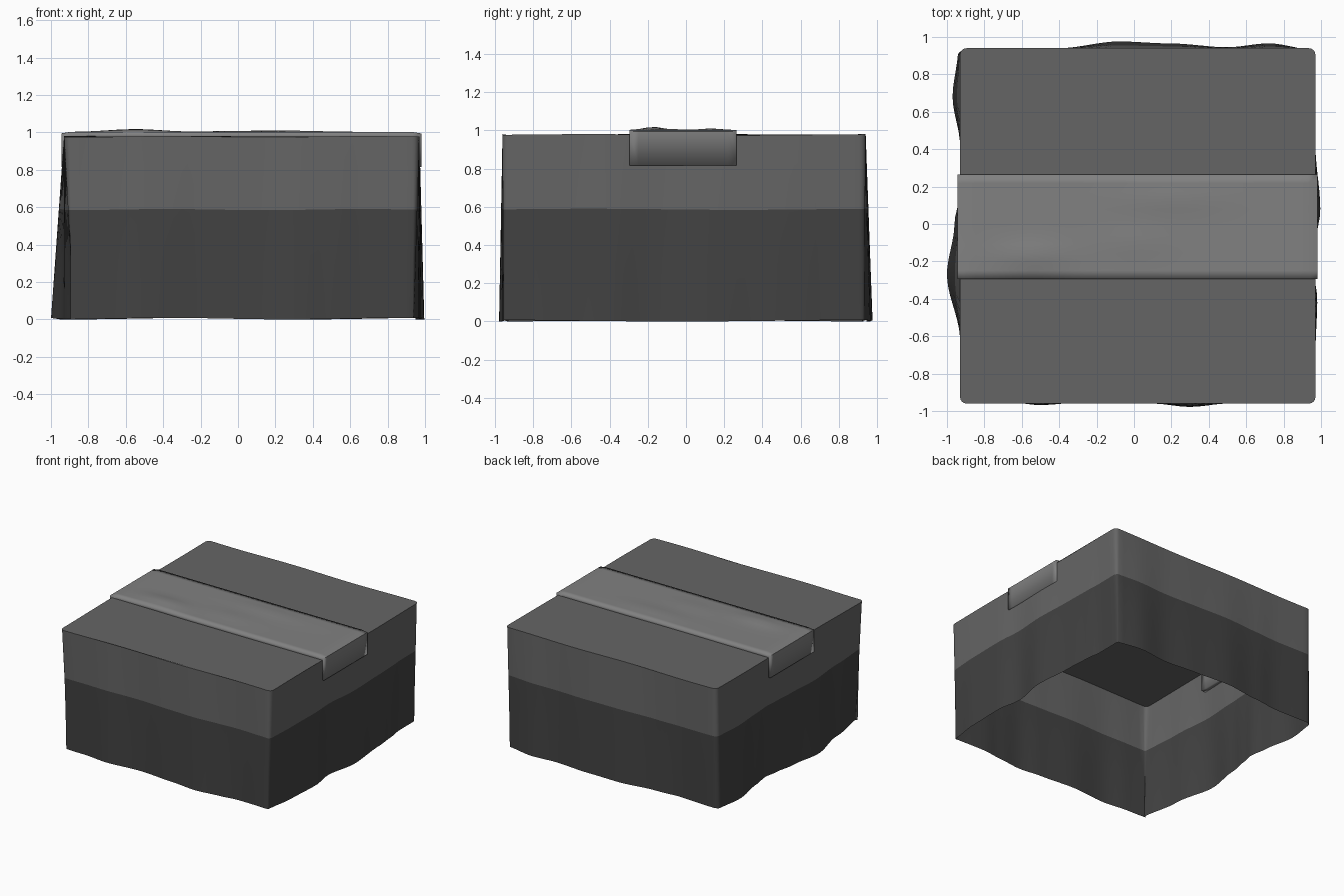
import bpy, bmesh, math

if "Cube" in bpy.data.objects:
    bpy.data.objects.remove(bpy.data.objects["Cube"])

X0, X1, Y0, Y1 = -0.93, 0.97, -0.96, 0.94
TOP, BAND, R = 0.977, 0.587, 0.035

def material(name, v):
    m = bpy.data.materials.new(name)
    m.diffuse_color = (v, v, v, 1)
    m.use_nodes = True
    m.node_tree.nodes["Principled BSDF"].inputs["Base Color"].default_value = m.diffuse_color
    return m

def finish(bm, name, mats, angle):
    me = bpy.data.meshes.new(name)
    bm.to_mesh(me)
    bm.free()
    ob = bpy.data.objects.new(name, me)
    bpy.context.collection.objects.link(ob)
    for m in mats:
        me.materials.append(m)
    bpy.ops.object.select_all(action='DESELECT')
    ob.select_set(True)
    bpy.context.view_layer.objects.active = ob
    bpy.ops.object.shade_smooth_by_angle(angle=math.radians(angle))
    return ob

def wave(keys, t):
    """Smooth interpolation through (position, outward offset) pairs."""
    if t <= keys[0][0]:
        return keys[0][1]
    for (a, va), (b, vb) in zip(keys, keys[1:]):
        if t <= b:
            u = (t - a) / (b - a)
            return va + (vb - va) * u * u * (3 - 2 * u)
    return keys[-1][1]

# outward sway of the hem on each side
FRONT = [(-.93, -.03), (-.75, -.02), (-.5, .008), (-.2, -.015), (.1, 0), (.3, .018), (.5, 0), (.65, -.015), (.97, -.005)]
RIGHT = [(-.96, -.03), (-.7, .0), (-.4, .01), (-.2, -.02), (.08, .026), (.42, 0), (.64, -.015), (.7, -.03), (.94, -.03)]
BACK = [(-.93, -.01), (-.6, -.02), (-.4, 0), (-.08, .036), (.2, .025), (.5, .005), (.72, .026), (.97, -.01)]
LEFT = [(-.96, -.055), (-.62, 0), (-.27, .07), (0, .03), (.17, 0), (.28, -.02), (.42, 0), (.68, .04), (.94, .01)]

# rounded-square outline: points with outward normal
outline = []
corners = [(X1 - R, Y0 + R, -90), (X1 - R, Y1 - R, 0), (X0 + R, Y1 - R, 90), (X0 + R, Y0 + R, 180)]
for k, (cx, cy, a0) in enumerate(corners):
    for i in range(5):
        a = math.radians(a0 + 22.5 * i)
        outline.append((cx + R * math.cos(a), cy + R * math.sin(a), math.cos(a), math.sin(a)))
    nx, ny, _ = corners[(k + 1) % 4]
    a = math.radians(a0 + 90)
    for i in range(1, 40):
        t = i / 40
        outline.append((cx + (nx - cx) * t + R * math.cos(a), cy + (ny - cy) * t + R * math.sin(a),
                        math.cos(a), math.sin(a)))

def sway(x, y, nx, ny):
    dx = nx * wave(RIGHT if nx > 0 else LEFT, y)
    dy = ny * wave(BACK if ny > 0 else FRONT, x)
    return dx, dy

# tablecloth: flat top and draped, open-bottomed walls with a darker lower band
bm = bmesh.new()
rings = []
for z in (TOP, BAND, 0.3, 0.0):
    f = 1 - z / TOP
    ring = []
    for x, y, nx, ny in outline:
        dx, dy = sway(x, y, nx, ny)
        lift = 0.004 * (1 + math.sin(5 * x + 3 * y)) if z == 0 else 0.003 * math.sin(6 * x - 4 * y)
        ring.append(bm.verts.new((x + dx * f, y + dy * f, z + lift)))
    rings.append(ring)
bm.faces.new(rings[0])
n = len(outline)
for lv in range(3):
    for i in range(n):
        j = (i + 1) % n
        face = bm.faces.new((rings[lv][j], rings[lv][i], rings[lv + 1][i], rings[lv + 1][j]))
        face.material_index = 1 if lv else 0
finish(bm, "tablecloth", [material("cloth_grey", 0.13), material("cloth_dark_grey", 0.055)], 40)

# table runner: strip across the top with a short flap at each end
RX0, RX1, RY0, RY1 = -0.945, 0.98, -0.295, 0.265
def runner_top(x, y):
    g = lambda cx, cy, w, v: math.exp(-((x - cx) / w) ** 2 - ((y - cy) / v) ** 2)
    return 1.002 + 0.016 * g(-.55, -.17, .2, .07) + 0.008 * g(.2, .13, .3, .07) + 0.006 * g(0, -.1, .2, .08)

bm = bmesh.new()
NX, NY = 40, 12
rows = []
for j in range(NY + 1):
    y = RY0 + (RY1 - RY0) * j / NY
    pts = [(RX0, 0.815)]
    for i in range(NX + 1):
        x = RX0 + (RX1 - RX0) * i / NX
        pts.append((x, runner_top(x, y) - (0.008 if i in (0, NX) else 0)))
    pts.append((RX1, 0.815))
    rows.append([bm.verts.new((x, y, z)) for x, z in pts])
for a, b in zip(rows, rows[1:]):
    for i in range(len(a) - 1):
        bm.faces.new((a[i], a[i + 1], b[i + 1], b[i]))
runner = finish(bm, "table_runner", [material("runner_grey", 0.22)], 40)
mod = runner.modifiers.new("thickness", 'SOLIDIFY')
mod.thickness = 0.04
mod.offset = -1
mod.use_even_offset = True
